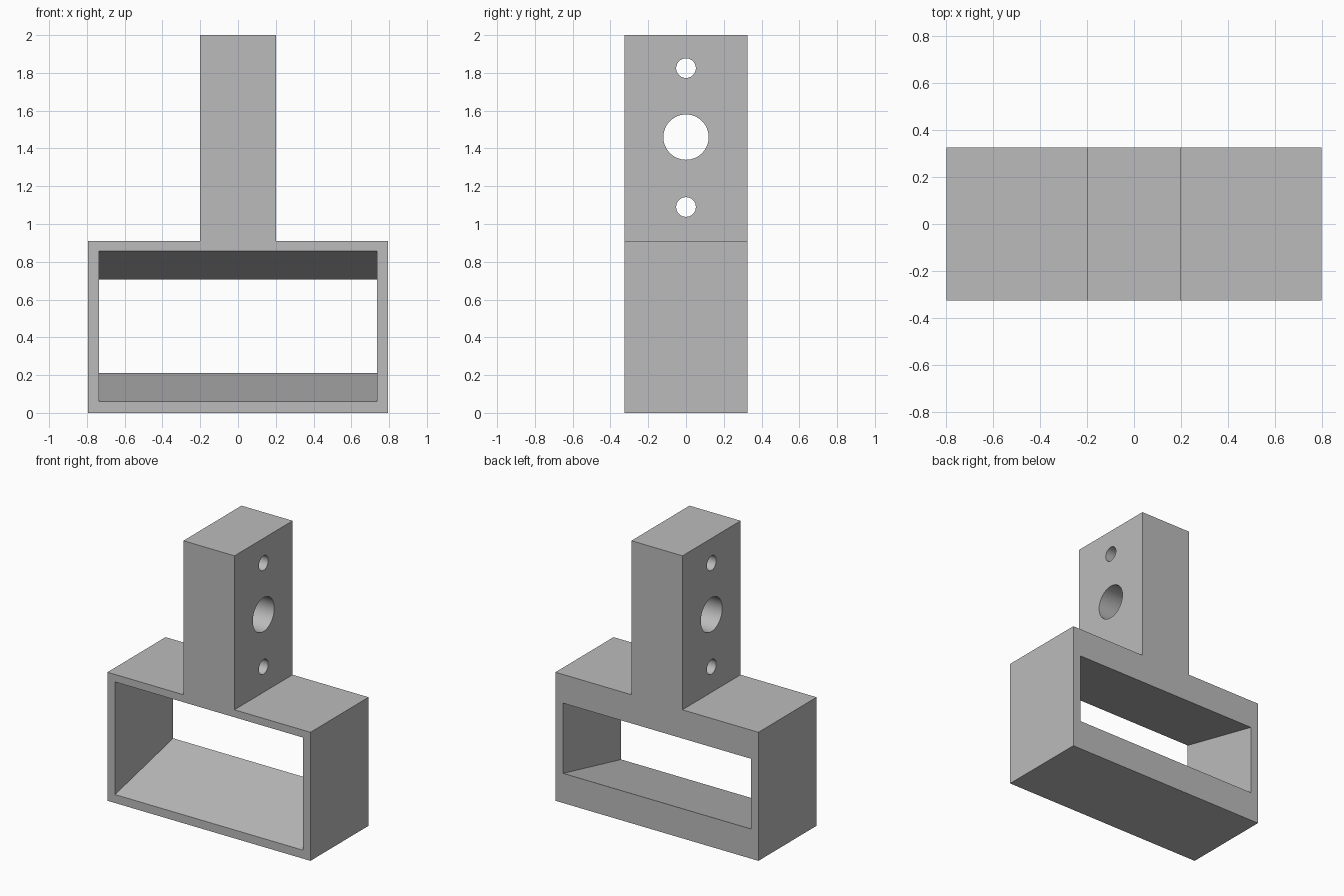
import bpy
import bmesh
from math import radians
from mathutils import Matrix

cube = bpy.data.objects.get("Cube")
if cube:
    bpy.data.objects.remove(cube, do_unlink=True)

HALF_DEPTH = 0.325

# Single plain grey material
grey = bpy.data.materials.new("plain grey")
grey.use_nodes = True
colour = (0.5, 0.5, 0.5, 1)
grey.diffuse_color = colour
grey.node_tree.nodes["Principled BSDF"].inputs["Base Color"].default_value = colour


def make_object(name, bm):
    bmesh.ops.recalc_face_normals(bm, faces=bm.faces)
    mesh = bpy.data.meshes.new(name)
    bm.to_mesh(mesh)
    bm.free()
    mesh.materials.append(grey)
    obj = bpy.data.objects.new(name, mesh)
    bpy.context.collection.objects.link(obj)
    return obj


def loft(name, front, back, y):
    """Closed solid between two x-z outlines at -y and +y."""
    bm = bmesh.new()
    a = [bm.verts.new((x, -y, z)) for x, z in front]
    b = [bm.verts.new((x, y, z)) for x, z in back]
    bm.faces.new(a)
    bm.faces.new(b)
    for i in range(len(a)):
        j = (i + 1) % len(a)
        bm.faces.new((a[i], a[j], b[j], b[i]))
    return make_object(name, bm)


def rectangle(half_width, low, high):
    return [(-half_width, low), (half_width, low), (half_width, high), (-half_width, high)]


def bore(name, z, radius):
    bm = bmesh.new()
    turn = Matrix.Translation((0, 0, z)) @ Matrix.Rotation(radians(90), 4, "Y")
    bmesh.ops.create_cone(bm, cap_ends=True, segments=64, radius1=radius,
                          radius2=radius, depth=1, matrix=turn)
    return make_object(name, bm)


# Bracket body: wide box with an upright post, one continuous outline
right_half = [(0.795, 0), (0.795, 0.91), (0.2, 0.91), (0.2, 2)]
outline = right_half + [(-x, z) for x, z in reversed(right_half)]
bracket = loft("bracket_body", outline, outline, HALF_DEPTH)

# Tapered opening, tall at the front and narrower at the back
extra = 0.1
rise = 0.15 / (2 * HALF_DEPTH) * extra
cutters = [
    loft("tapered_opening", rectangle(0.735, 0.06 - rise, 0.857 + rise),
         rectangle(0.735, 0.21 + rise, 0.707 - rise), HALF_DEPTH + extra),
    # Holes across the post
    bore("upper_screw_hole", 1.825, 0.052),
    bore("centre_hole", 1.46, 0.12),
    bore("lower_screw_hole", 1.09, 0.052),
]

bpy.context.view_layer.objects.active = bracket
for cutter in cutters:
    cutter.hide_render = True
    cut = bracket.modifiers.new(cutter.name, "BOOLEAN")
    cut.operation = "DIFFERENCE"
    cut.solver = "EXACT"
    cut.object = cutter
    bpy.ops.object.modifier_apply(modifier=cut.name)
    bpy.data.objects.remove(cutter, do_unlink=True)

# Smooth bores, crisp edges
bpy.ops.object.select_all(action="DESELECT")
bracket.select_set(True)
bpy.ops.object.shade_smooth_by_angle(angle=radians(30))
